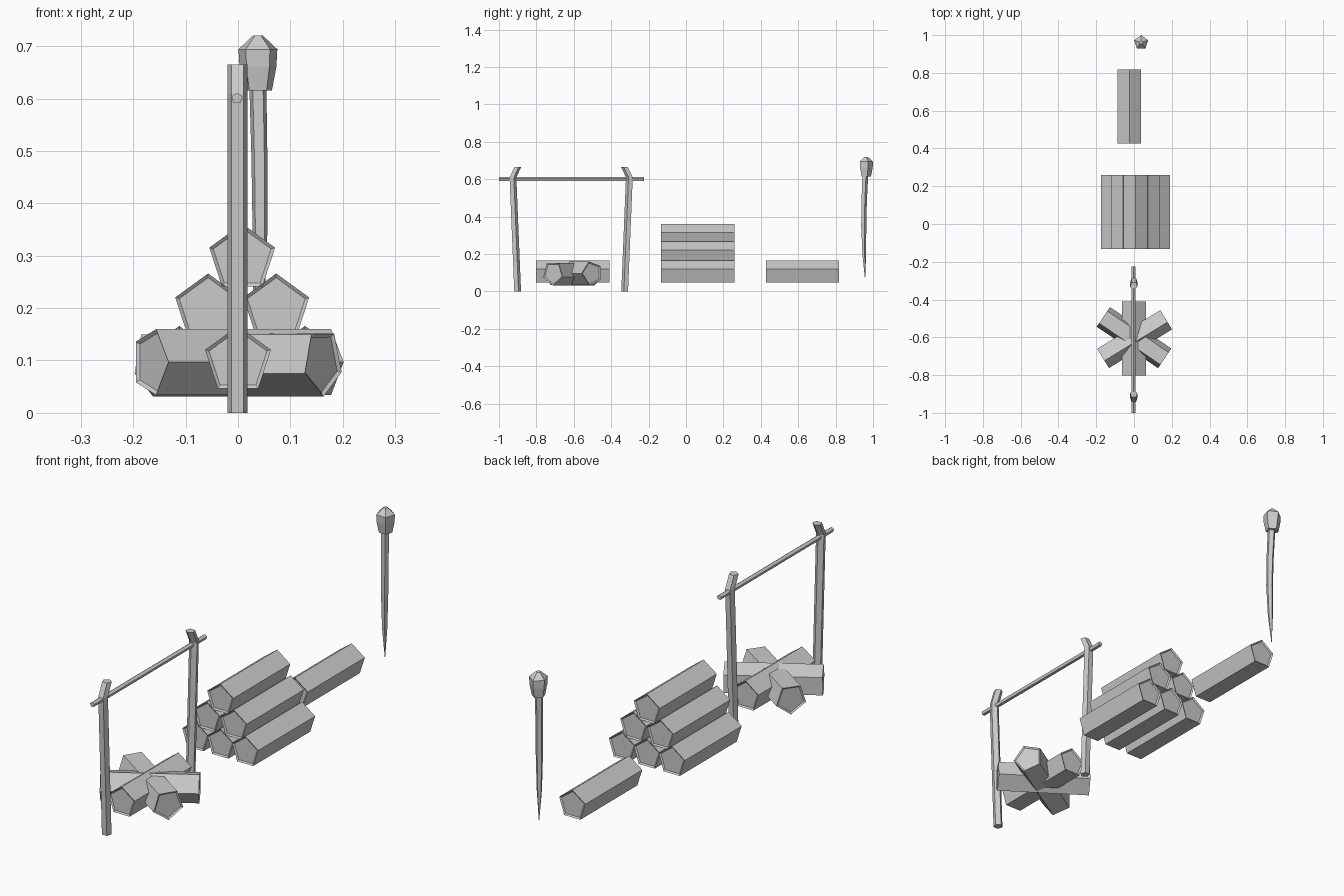
import bpy, bmesh
from math import cos, sin, radians

if "Cube" in bpy.data.objects:
    bpy.data.objects.remove(bpy.data.objects["Cube"])

R, LENGTH = 0.066, 0.392


def finish(bm, name):
    bmesh.ops.recalc_face_normals(bm, faces=bm.faces)
    mesh = bpy.data.meshes.new(name)
    bm.to_mesh(mesh)
    bm.free()
    ob = bpy.data.objects.new(name, mesh)
    bpy.context.collection.objects.link(ob)
    return ob


def loft(bm, rings):
    """Join a list of coordinate rings and cap both ends; returns the caps."""
    loops = [[bm.verts.new(p) for p in ring] for ring in rings]
    n = len(loops[0])
    for a, b in zip(loops, loops[1:]):
        for i in range(n):
            j = (i + 1) % n
            bm.faces.new((a[i], a[j], b[j], b[i]))
    return [bm.faces.new(loops[0]), bm.faces.new(loops[-1])]


def angles(start):
    return [radians(start + 72 * i) for i in range(5)]


def rod(name, y0, y1, r, start=90, rim=0.0):
    """Five-sided bar along y, optionally with a recessed cut end."""
    bm = bmesh.new()
    caps = loft(bm, [[(r * cos(a), y, r * sin(a)) for a in angles(start)]
                     for y in (y0, y1)])
    bmesh.ops.recalc_face_normals(bm, faces=bm.faces)
    if rim:
        bmesh.ops.inset_individual(bm, faces=caps, thickness=rim, depth=-0.005)
    return finish(bm, name)


def log(name, x, y, z, turn=0, start=90, tilt=0):
    ob = rod(name, -LENGTH / 2, LENGTH / 2, R, start, 0.008)
    ob.location = (x, y, z)
    ob.rotation_euler = (radians(tilt), 0, radians(turn))


def stick(name, path, start):
    """Five-sided upright following (x, y, z, radius) points."""
    bm = bmesh.new()
    loft(bm, [[(x + r * cos(a), y + r * sin(a), z) for a in angles(start)]
              for x, y, z, r in path])
    return finish(bm, name)


# log pile: three, two, one
for row, (z, gap) in enumerate([(0.1, 0.12), (0.2, 0.13), (0.295, 0)]):
    count = 3 - row
    for i in range(count):
        log(f"pile_log_{row}_{i}", 0.008 + (i - (count - 1) / 2) * gap, 0.0625, z)

# loose log
log("loose_log", -0.025, 0.6225, 0.1)

# crossed campfire logs
log("fire_log_straight", 0, -0.605, 0.1)
log("fire_log_left", 0, -0.604, 0.097, turn=-58.5, start=0)
log("fire_log_right", 0, -0.602, 0.097, turn=56, start=-17)

# bent spit posts and the crossbar
for name, y, s in (("front_post", -0.902, 1), ("rear_post", -0.326, -1)):
    stick(name, [(-0.001, y, 0, 0.02), (-0.001, y - 0.025 * s, 0.61, 0.02),
                 (-0.001, y + 0.001 * s, 0.665, 0.02)], 90 * s)
bar = rod("spit_bar", -1.0, -0.225, 0.011)
bar.location = (-0.002, 0, 0.6)

# torch: tapered handle and faceted head
stick("torch_handle", [(0.038, 0.957, 0.07, 0.001), (0.04, 0.952, 0.2, 0.011),
                       (0.042, 0.949, 0.35, 0.015), (0.041, 0.951, 0.48, 0.016),
                       (0.038, 0.957, 0.62, 0.017)], 90)
stick("torch_head", [(0.038, 0.961, 0.615, 0.028), (0.038, 0.961, 0.66, 0.037),
                     (0.038, 0.961, 0.694, 0.039), (0.038, 0.961, 0.72, 0.010)], 90)
